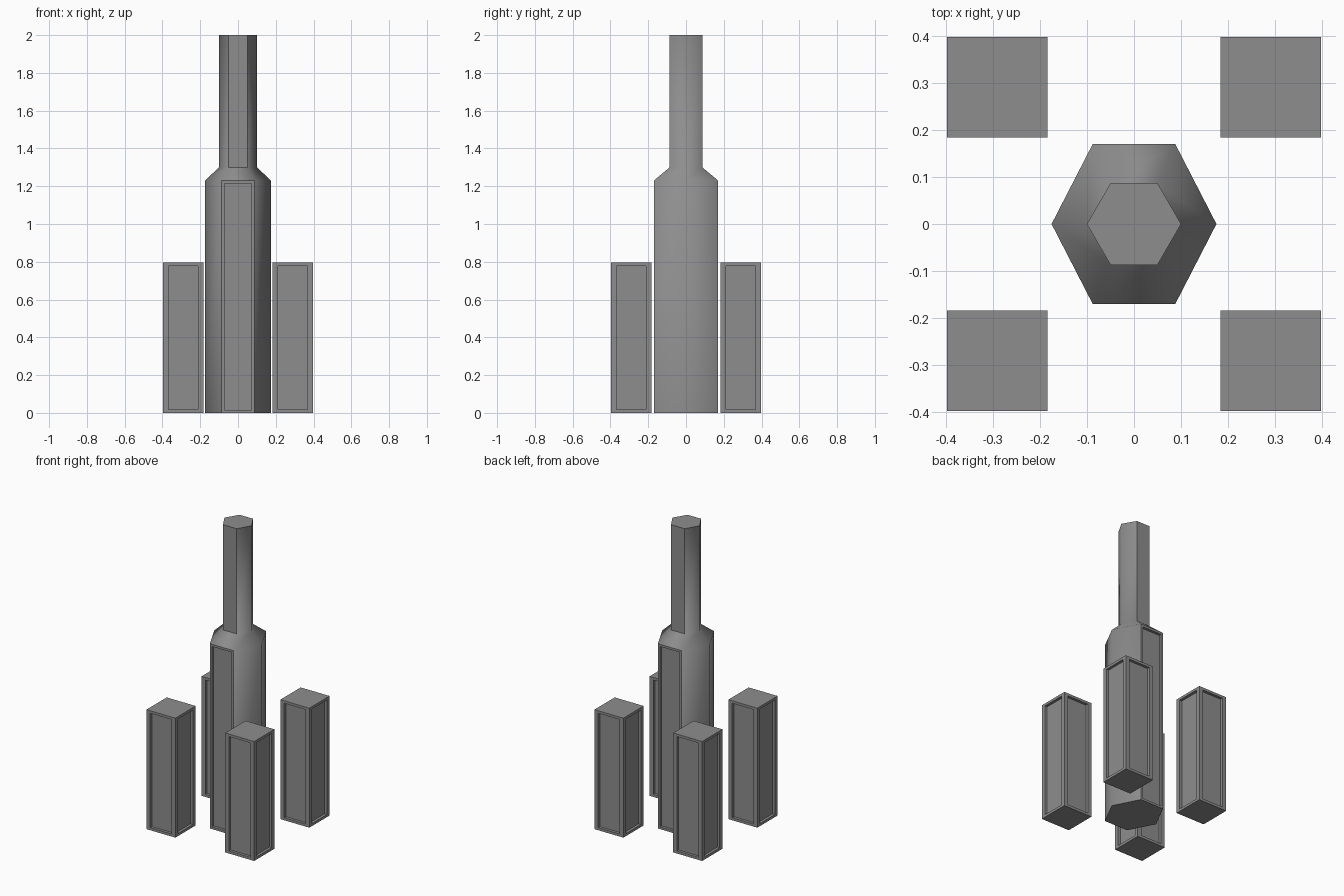
import bpy, bmesh, math

cube = bpy.data.objects.get("Cube")
if cube:
    bpy.data.objects.remove(cube, do_unlink=True)

grey = bpy.data.materials.new("stone_grey")
grey.use_nodes = True
colour = (0.27, 0.27, 0.27, 1)
grey.diffuse_color = colour
grey.node_tree.nodes["Principled BSDF"].inputs["Base Color"].default_value = colour

RECESS = 0.018


def finish(bm, name):
    bmesh.ops.recalc_face_normals(bm, faces=bm.faces)
    mesh = bpy.data.meshes.new(name)
    bm.to_mesh(mesh)
    bm.free()
    mesh.materials.append(grey)
    obj = bpy.data.objects.new(name, mesh)
    bpy.context.collection.objects.link(obj)
    return obj


def recess_panel(bm, face, side, end):
    """Cut a sunken panel with separate side and end margins into an upright face."""
    normal = face.normal.copy()
    centre = face.calc_center_median()
    half_h = max(v.co.z for v in face.verts) - centre.z
    half_w = max((v.co - centre).xy.length for v in face.verts)
    bmesh.ops.inset_region(bm, faces=[face], thickness=0.005)
    inner = [v for v in face.verts]
    for v in inner:
        d = v.co - centre
        flat = d.copy()
        flat.z = 0
        v.co = centre + flat.normalized() * (half_w - side)
        v.co.z += math.copysign(half_h - end, d.z)
    # Second ring forms the walls of the recess
    bmesh.ops.inset_region(bm, faces=[face], thickness=0)
    for v in face.verts:
        v.co -= normal * RECESS


# Central tower: hexagonal shaft, sloped shoulder and narrow neck
bm = bmesh.new()
rings = []
for z, rx, ry in [(0, 0.175, 0.17), (1.23, 0.175, 0.17), (1.3, 0.1, 0.0866), (2, 0.1, 0.0866)]:
    rings.append([bm.verts.new((rx * math.cos(i * math.pi / 3),
                                ry * math.sin(i * math.pi / 3) / math.sin(math.pi / 3), z))
                  for i in range(6)])
bm.faces.new(rings[0])
bm.faces.new(rings[-1])
for low, high in zip(rings, rings[1:]):
    for i in range(6):
        j = (i + 1) % 6
        bm.faces.new((low[i], low[j], high[j], high[i]))
bmesh.ops.recalc_face_normals(bm, faces=bm.faces)
bm.normal_update()

# Rounded look on the flanks and shoulder, flat front, back and caps
for f in bm.faces:
    f.smooth = abs(f.normal.y) < 0.95 and abs(f.normal.z) < 0.95
for f in [f for f in bm.faces if abs(f.normal.y) > 0.95 and f.calc_center_median().z < 1]:
    recess_panel(bm, f, 0.015, 0.015)
finish(bm, "central_tower")

# Four corner pillars, each with a sunken panel on all sides
for y, depth_name in ((-0.29, "front"), (0.29, "back")):
    for x, side_name in ((-0.29, "right"), (0.29, "left")):
        bm = bmesh.new()
        bmesh.ops.create_cube(bm, size=1)
        bmesh.ops.scale(bm, vec=(0.213, 0.213, 0.795), verts=bm.verts)
        bmesh.ops.translate(bm, vec=(x, y, 0.3975), verts=bm.verts)
        bm.normal_update()
        for f in [f for f in bm.faces if abs(f.normal.z) < 0.5]:
            recess_panel(bm, f, 0.028, 0.017)
        finish(bm, f"{depth_name}_{side_name}_pillar")
